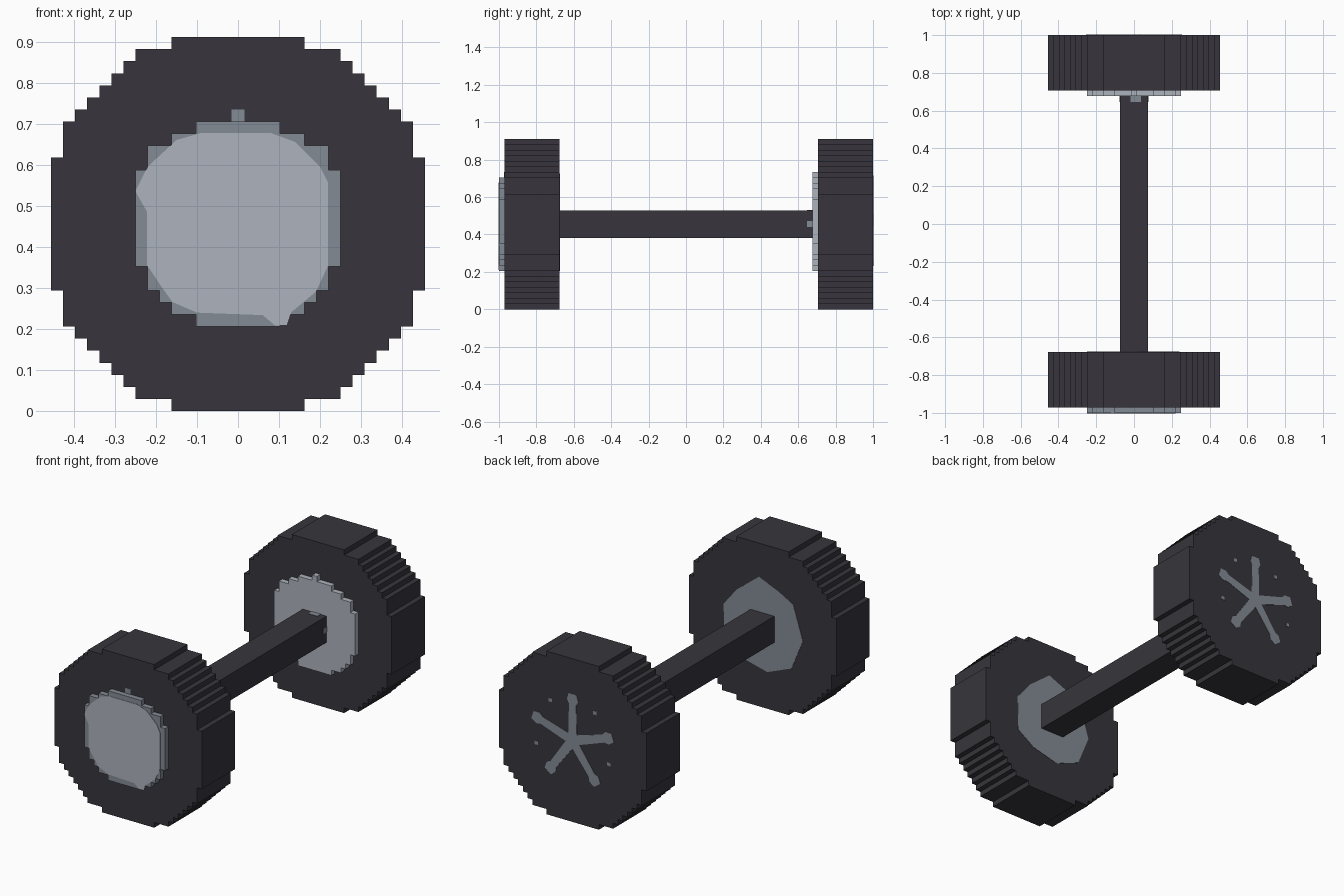
import bpy, bmesh
from math import sin, cos, pi

cube = bpy.data.objects.get("Cube")
if cube:
    bpy.data.objects.remove(cube, do_unlink=True)

U = 2 / 68            # one grid block
MID = 15.5 * U        # wheel centre height
SKIN = 0.002          # thickness of painted plates


def material(name, rgb):
    lin = [((c / 255 + 0.055) / 1.055) ** 2.4 for c in rgb] + [1]
    m = bpy.data.materials.new(name)
    m.use_nodes = True
    m.diffuse_color = lin
    bsdf = m.node_tree.nodes["Principled BSDF"]
    bsdf.inputs["Base Color"].default_value = lin
    bsdf.inputs["Roughness"].default_value = 0.8
    return m


RUBBER = material("dark rubber", (55, 53, 60))
GREY = material("mid grey metal", (132, 139, 149))
SILVER = material("light silver", (174, 180, 189))


def prism(name, outline, y0, y1, mat):
    """Extrude an (x, z) outline, given about the wheel centre, from y0 to y1."""
    bm = bmesh.new()
    face = bm.faces.new([bm.verts.new((x, y0, MID + z)) for x, z in outline])
    ext = bmesh.ops.extrude_face_region(bm, geom=[face])
    verts = [g for g in ext["geom"] if isinstance(g, bmesh.types.BMVert)]
    bmesh.ops.translate(bm, verts=verts, vec=(0, y1 - y0, 0))
    bmesh.ops.recalc_face_normals(bm, faces=bm.faces)
    mesh = bpy.data.meshes.new(name)
    bm.to_mesh(mesh)
    bm.free()
    mesh.materials.append(mat)
    ob = bpy.data.objects.new(name, mesh)
    bpy.context.collection.objects.link(ob)
    return ob


def stepped(rows, first):
    """Block-stepped outline; rows are half widths from row number first upward."""
    right = []
    for i, half in enumerate(rows):
        x = (half + 0.5) * U
        for z in ((first + i - 0.5) * U, (first + i + 0.5) * U):
            if len(right) > 1 and right[-1][0] == right[-2][0] == x:
                right.pop()
            right.append((x, z))
    return right + [(-x, z) for x, z in reversed(right)]


def rect(x, z, w, h):
    return [(x - w, z - h), (x + w, z - h), (x + w, z + h), (x - w, z + h)]


# Tyres
upper = [15] * 5 + [14] * 3 + [13, 12, 11, 10, 9, 8, 5]
tyre = stepped(upper[::-1] + [15] + upper, -15)
prism("front_tyre", tyre, -33 * U, -23 * U, RUBBER)
prism("back_tyre", tyre, 24 * U, 34 * U, RUBBER)

# Raised hub plates
hub = [3, 5, 6, 7, 7] + [8] * 8 + [7, 7, 5, 3]
prism("front_hub", stepped(hub, -8), -34 * U, -33 * U, GREY)
prism("back_inner_hub", stepped(hub + [0], -8), 23 * U, 24 * U, SILVER)

# Axle
prism("axle", rect(0, 0, 2.5 * U, 2.5 * U), -23 * U, 24 * U, RUBBER)

# Silver face of the front hub
cap = [(-.25, .08), (-.22, .14), (-.15, .205), (-.09, .222), (.08, .222),
       (.14, .2), (.2, .14), (.22, .1), (.22, -.1), (.19, -.165), (.13, -.215),
       (.12, -.247), (.09, -.247), (.06, -.222), (-.1, -.216), (-.16, -.19),
       (-.185, -.155), (-.222, -.1), (-.222, .03)]
prism("front_hub_cap", cap, -34 * U - SKIN, -34 * U, SILVER)
prism("front_tyre_mark", rect(0, 9 * U, .016, .5 * U), -33 * U - SKIN, -33 * U, GREY)

# Painted hub on the inner side of the front tyre
inner = [(.02, .27), (.16, .16), (.24, .06), (.235, -.14), (.13, -.21),
         (-.03, -.25), (-.18, -.19), (-.25, -.02), (-.19, .17), (-.1, .22)]
prism("front_inner_hub", inner, -23 * U, -23 * U + SKIN, GREY)

# Five-spoke star on the outer side of the back tyre
spoke = [(.2, -.022), (.225, -.034), (.26, -.024), (.26, .024), (.225, .034), (.2, .022)]
star = []
for k in range(5):
    a = pi / 2 + k * 2 * pi / 5
    star += [(r * cos(a) - t * sin(a), r * sin(a) + t * cos(a)) for r, t in spoke]
    star.append((.045 * cos(a + pi / 5), .045 * sin(a + pi / 5)))
    if k != 2:
        b = a + pi / 5
        prism("wheel_bolt", rect(.235 * cos(b), .235 * sin(b), .01, .01),
              34 * U, 34 * U + SKIN, GREY)
prism("star_spokes", star, 34 * U, 34 * U + SKIN, GREY)

# Grey marks at the back end of the axle
prism("axle_top_mark", rect(.01, 2.5 * U, .028, SKIN), 22 * U, 23 * U, GREY)
for side in (-1, 1):
    prism("axle_side_mark", rect(side * 2.5 * U, 0, SKIN, .015), 22 * U, 23 * U, GREY)
